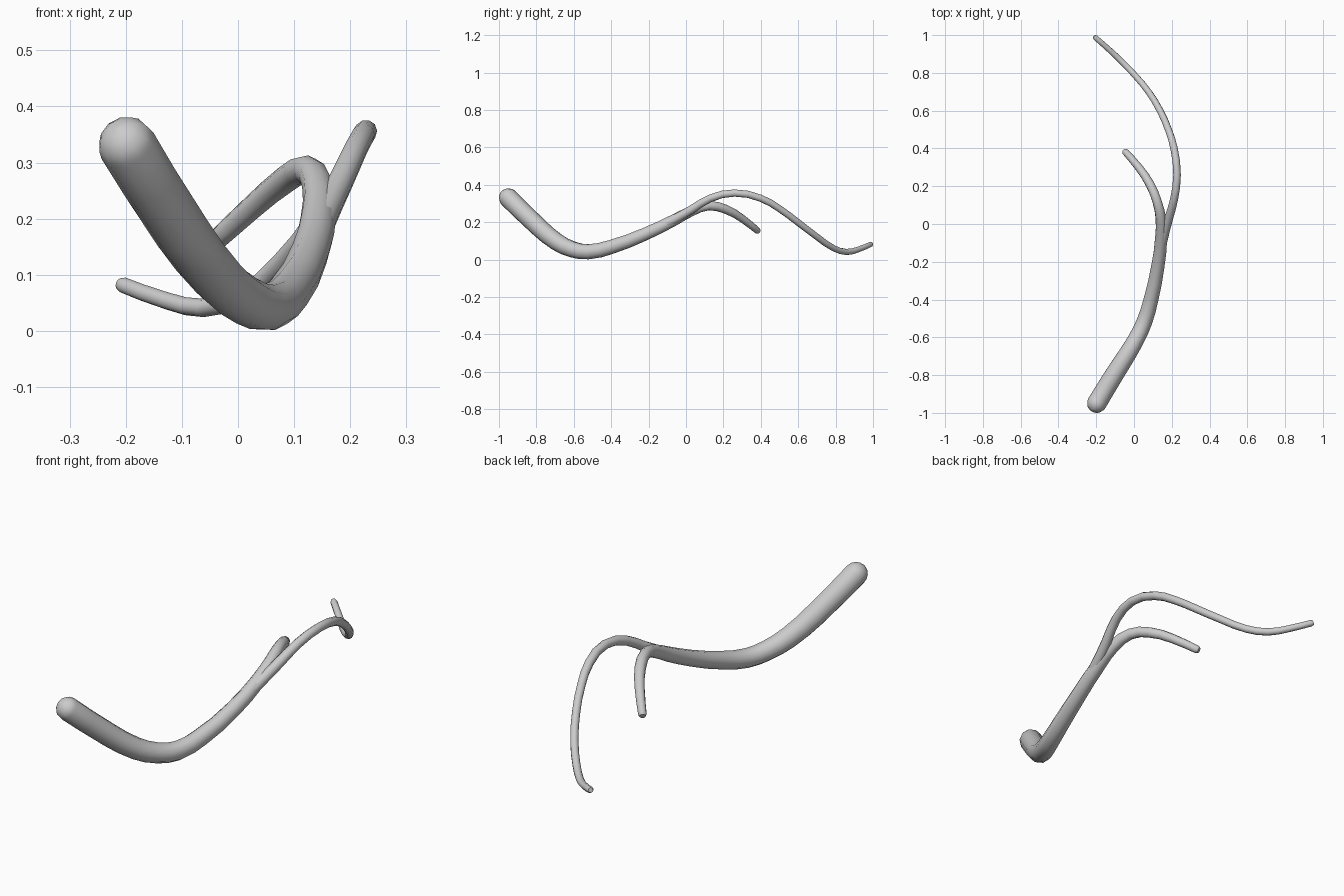
import bpy, math
from mathutils import Vector

if "Cube" in bpy.data.objects:
    bpy.data.objects.remove(bpy.data.objects["Cube"])

grey = bpy.data.materials.new("bark_grey")
grey.diffuse_color = (0.55, 0.55, 0.55, 1)
grey.use_nodes = True
grey.node_tree.nodes["Principled BSDF"].inputs["Base Color"].default_value = grey.diffuse_color


def dome(center, direction, r, steps=4):
    """Shrinking rings that round off the end of a tube, tip first."""
    d = Vector(direction).normalized()
    c = Vector(center)
    out = []
    for i in range(steps, 0, -1):
        a = math.radians(86) * i / steps
        out.append((*(c + d * r * math.sin(a)), r * math.cos(a)))
    return out


def tube(name, points, sides_res=3, steps=2):
    """Tapered smooth tube through (x, y, z, radius) points."""
    cu = bpy.data.curves.new(name, 'CURVE')
    cu.dimensions = '3D'
    cu.bevel_depth = 1.0
    cu.bevel_resolution = sides_res
    cu.use_fill_caps = True
    cu.resolution_u = steps
    sp = cu.splines.new('BEZIER')
    sp.bezier_points.add(len(points) - 1)
    for bp, (x, y, z, r) in zip(sp.bezier_points, points):
        bp.co = (x, y, z)
        bp.radius = r
        bp.handle_left_type = bp.handle_right_type = 'AUTO'
    ob = bpy.data.objects.new(name, cu)
    bpy.context.collection.objects.link(ob)
    bpy.ops.object.select_all(action='DESELECT')
    ob.select_set(True)
    bpy.context.view_layer.objects.active = ob
    bpy.ops.object.convert(target='MESH')
    ob = bpy.context.view_layer.objects.active
    ob.data.materials.clear()
    ob.data.materials.append(grey)
    bpy.ops.object.shade_smooth_by_angle(angle=math.radians(50))
    return ob


# thick stem that curls into the short branch
butt = (-0.197, -0.949, 0.330)
stem = dome(butt, (-0.4, -0.68, 0.62), 0.052) + [
    (*butt, 0.052),
    (-0.10, -0.79, 0.176, 0.050),
    (-0.036, -0.69, 0.094, 0.047),
    (0.014, -0.605, 0.054, 0.044),
    (0.054, -0.52, 0.042, 0.042),
    (0.090, -0.40, 0.068, 0.039),
    (0.127, -0.22, 0.136, 0.035),
    (0.144, -0.07, 0.208, 0.032),
    (0.142, 0.03, 0.26, 0.028),
    (0.122, 0.12, 0.288, 0.025),
    (0.085, 0.21, 0.270, 0.024),
    (0.025, 0.30, 0.220, 0.021),
    (-0.046, 0.382, 0.155, 0.018),
    (-0.052, 0.389, 0.150, 0.013),
]
tube("stem_and_short_branch", stem)

# long thin branch leaving the stem
long_branch = [
    (0.127, -0.22, 0.138, 0.024),
    (0.153, -0.08, 0.205, 0.026),
    (0.184, 0.03, 0.268, 0.023),
    (0.212, 0.13, 0.328, 0.021),
    (0.228, 0.26, 0.356, 0.020),
    (0.212, 0.40, 0.328, 0.0195),
    (0.182, 0.50, 0.272, 0.0185),
    (0.138, 0.60, 0.198, 0.018),
    (0.077, 0.70, 0.122, 0.0175),
    (0.005, 0.787, 0.062, 0.017),
    (-0.062, 0.857, 0.041, 0.0165),
    (-0.125, 0.917, 0.053, 0.0155),
    (-0.203, 0.986, 0.081, 0.0145),
    (-0.211, 0.993, 0.084, 0.0105),
]
tube("long_branch", long_branch)
